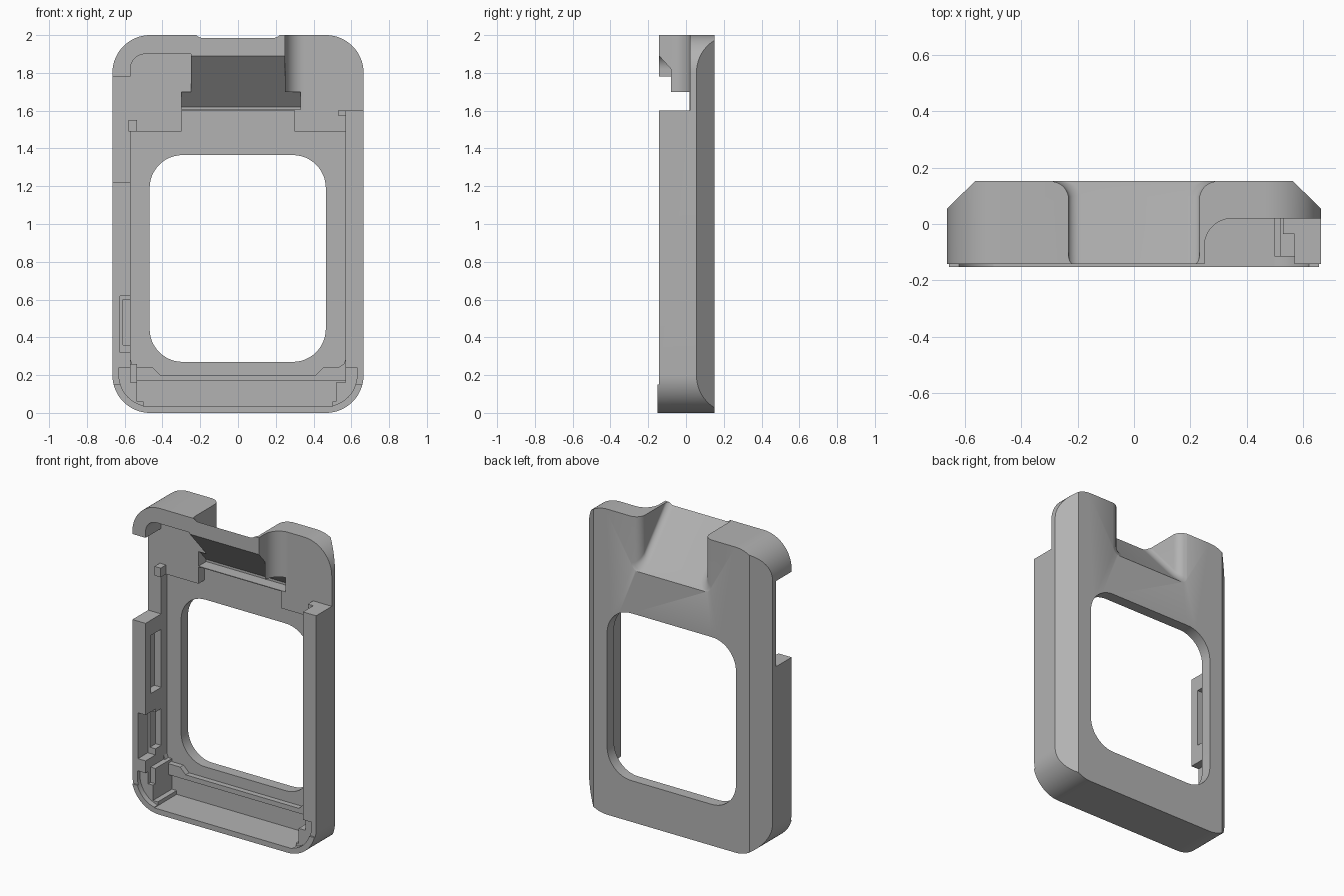
import bpy
import bmesh
from math import sin, cos, pi, sqrt

cube = bpy.data.objects.get("Cube")
if cube:
    bpy.data.objects.remove(cube, do_unlink=True)

grey = bpy.data.materials.new("plain grey")
grey.use_nodes = True
grey.diffuse_color = (0.45, 0.45, 0.45, 1)
grey.node_tree.nodes["Principled BSDF"].inputs["Base Color"].default_value = (0.45, 0.45, 0.45, 1)

FRONT, BACK, SHELF, FLOOR, OUT = -0.142, 0.152, 0.02, 0.08, -0.3


def loft(name, sections):
    """Solid skinned over matching closed sections, capped at both ends."""
    bm = bmesh.new()
    rings = [[bm.verts.new(p) for p in s] for s in sections]
    n = len(rings[0])
    for a, b in zip(rings, rings[1:]):
        for i in range(n):
            j = (i + 1) % n
            bm.faces.new((a[i], a[j], b[j], b[i]))
    bm.faces.new(rings[0])
    bm.faces.new(rings[-1])
    bmesh.ops.recalc_face_normals(bm, faces=bm.faces)
    mesh = bpy.data.meshes.new(name)
    bm.to_mesh(mesh)
    bm.free()
    mesh.materials.append(grey)
    obj = bpy.data.objects.new(name, mesh)
    bpy.context.collection.objects.link(obj)
    return obj


def prism(name, axis, pts, lo, hi):
    """Extrude a 2D profile along x, y or z."""
    place = {"x": lambda a, b, d: (d, a, b),
             "y": lambda a, b, d: (a, d, b),
             "z": lambda a, b, d: (a, b, d)}[axis]
    return loft(name, [[place(a, b, d) for a, b in pts] for d in (lo, hi)])


def rounded(x0, x1, z0, z1, radii, steps=12):
    """Rectangle with radii for lower left, lower right, upper right, upper left."""
    pts = []
    corners = [(x0, z0, 1, 1), (x1, z0, -1, 1), (x1, z1, -1, -1), (x0, z1, 1, -1)]
    for k, ((x, z, sx, sz), r) in enumerate(zip(corners, radii)):
        if r == 0:
            pts.append((x, z))
            continue
        for i in range(steps + 1):
            a = pi + (k + i / steps) * pi / 2
            pts.append((x + sx * r + r * cos(a), z + sz * r + r * sin(a)))
    return pts


def box(name, x0, x1, y0, y1, z0, z1):
    return prism(name, "y", [(x0, z0), (x1, z0), (x1, z1), (x0, z1)], y0, y1)


def combine(target, tool, operation="DIFFERENCE"):
    mod = target.modifiers.new("shape", "BOOLEAN")
    mod.operation = operation
    mod.solver = "EXACT"
    mod.object = tool
    bpy.context.view_layer.objects.active = target
    bpy.ops.object.modifier_apply(modifier=mod.name)
    bpy.data.objects.remove(tool, do_unlink=True)


# Outer shell: rounded slab with chamfered back sides
body = prism("case_body", "y", rounded(-0.665, 0.665, 0, 2, [0.2] * 4, 20), -0.152, BACK)
for s in (-1, 1):
    chamfer = [(s * 0.665, 0.055), (s * 0.565, BACK), (s * 0.565, 0.4), (s * 0.9, 0.4), (s * 0.9, 0.055)]
    combine(body, prism("chamfer_cut", "z", chamfer, -0.1, 2.1))

# Front face sits slightly behind the bottom lip
combine(body, box("face_cut", -0.9, 0.9, OUT, FRONT, 0.15, 2.2))

# Screen window
combine(body, prism("window_cut", "y", rounded(-0.468, 0.465, 0.27, 1.365, [0.175] * 4), OUT, 0.4))

# Interior: shallow shelf pocket, deep pocket, bottom pockets
combine(body, box("shelf_cut", -0.57, 0.57, OUT, SHELF, 0.17, 1.6))
combine(body, prism("upper_pocket_cut", "y",
                    rounded(-0.57, -0.25, 1.45, 1.9, [0, 0, 0, 0.08]), OUT, SHELF))
combine(body, box("deep_cut", -0.57, 0.57, OUT, FLOOR, 0.16, 1.49))
combine(body, box("deep_neck_cut", -0.3, 0.3, OUT, FLOOR, 1.45, 1.6))
combine(body, box("bottom_cut", -0.535, 0.52, OUT, FLOOR, 0.06, 0.18))
combine(body, prism("lip_cut", "y",
                    rounded(-0.63, 0.63, 0.035, 0.24, [0.165, 0.165, 0, 0]), OUT, -0.115))
combine(body, box("bottom_floor_cut", -0.5, 0.5, OUT, FLOOR, 0.035, 0.1))


# Hollow under the slanted ramp
def under(z):
    return FRONT + (1.89 - z) / 1.12


for x0, x1, top in ((-0.25, 0.25, 1.95), (-0.3, 0.33, 1.7)):
    section = [(OUT, 1.58), (SHELF, 1.58), (SHELF, 1.605), (under(1.62), 1.605),
               (under(1.62), 1.62), (under(top), top), (OUT, top)]
    if top > 1.9:
        section[-2:] = [(FRONT, 1.89), (OUT, 1.89)]
    combine(body, prism("ramp_hollow_cut", "x", section, x0, x1))

# Open upper corner with a filleted inner edge
corner = rounded(0.25, 0.9, OUT, SHELF, [0, 0, 0, 0.1])
combine(body, prism("corner_cut", "z", corner, 1.6, 2.2))

# Gap in the opposite side wall
combine(body, box("side_gap_cut", -0.9, -0.565, OUT, SHELF, 1.22, 1.78))

# Recesses on the inner side wall
combine(body, box("slot_cut", -0.62, -0.5, -0.085, 0.02, 0.74, 1.12))
combine(body, box("thin_wall_cut", -0.625, -0.5, OUT, -0.04, 0.32, 0.62))
combine(body, box("lower_slot_cut", -0.61, -0.5, -0.06, 0.02, 0.36, 0.6))

# Slanted groove in the back, flaring toward the back face
sections = []
flare = 0.065
for k in range(13):
    y = BACK + 0.01 - flare * k / 12 if k else 0.2
    t = min(1, max(0, (y - BACK + flare) / flare))
    half = 0.232 + flare * (1 - sqrt(max(0, 1 - t * t)))
    z = 1.985 - 1.14 * (y - FRONT)
    sections.append([(x, y, h) for x, h in rounded(-half, half, z, z + 0.8, [0.045, 0.045, 0, 0], 8)])
y, z = OUT, 1.985 - 1.14 * (OUT - FRONT)
sections.append([(x, y, h) for x, h in rounded(-0.232, 0.232, z, z + 0.8, [0.045, 0.045, 0, 0], 8)])
combine(body, loft("groove_cut", sections))

# Stepped rib below the window
half_rib = [(0.58, 0.168), (0.58, 0.31), (0.56, 0.26), (0.53, 0.24), (0.45, 0.24), (0.41, 0.2)]
rib = half_rib + [(-x, z) for x, z in reversed(half_rib)]
prism("window_rib", "y", rib, 0.045, 0.09)

# Corner post and small retaining tabs
box("corner_post", -0.6, -0.535, -0.09, 0.09, 0.06, 0.26)
box("side_tab", -0.58, -0.535, -0.035, 0.03, 1.49, 1.55)
box("shelf_tab", 0.53, 0.58, -0.035, 0.03, 1.575, 1.6)

# Smooth curves, crisp edges
bpy.ops.object.select_all(action="DESELECT")
body.select_set(True)
bpy.context.view_layer.objects.active = body
bpy.ops.object.shade_smooth_by_angle(angle=0.5)
